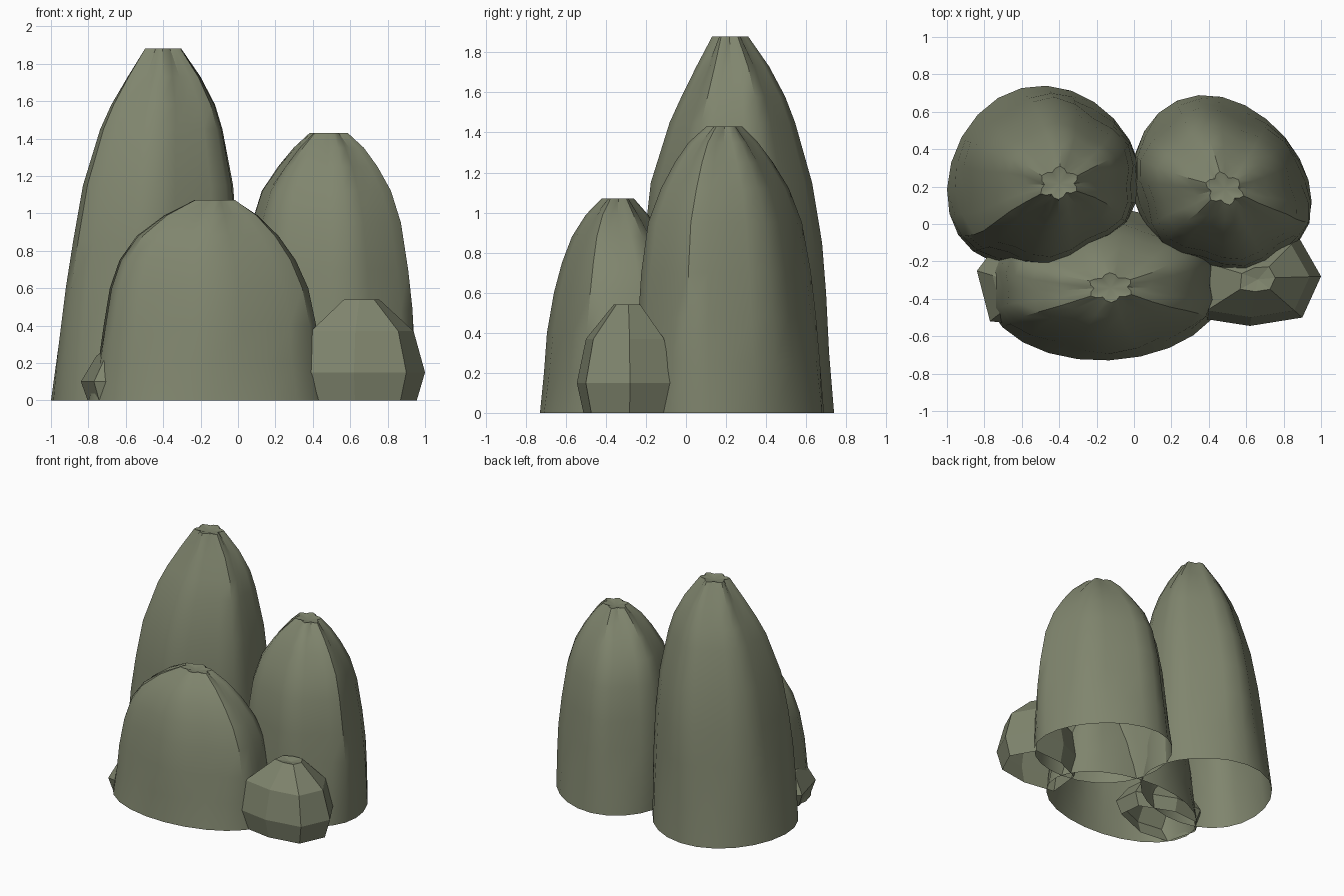
import bpy, bmesh, math

if "Cube" in bpy.data.objects:
    bpy.data.objects.remove(bpy.data.objects["Cube"])

stone = bpy.data.materials.new("mossy grey stone")
stone.diffuse_color = (0.215, 0.235, 0.155, 1)
stone.use_nodes = True
stone.node_tree.nodes["Principled BSDF"].inputs["Base Color"].default_value = stone.diffuse_color


def loft(name, rings, dip):
    """Skin stacked rings of points, close the top, leave the bottom open."""
    bm = bmesh.new()
    loops = [[bm.verts.new(p) for p in ring] for ring in rings]
    n = len(loops[0])
    for a, b in zip(loops, loops[1:]):
        for i in range(n):
            j = (i + 1) % n
            bm.faces.new((a[i], a[j], b[j], b[i]))
    top = loops[-1]
    c = bm.verts.new([sum(v.co[k] for v in top) / n - (dip if k == 2 else 0) for k in range(3)])
    for i in range(n):
        bm.faces.new((top[i], top[(i + 1) % n], c))
    me = bpy.data.meshes.new(name)
    bm.to_mesh(me)
    bm.free()
    me.materials.append(stone)
    ob = bpy.data.objects.new(name, me)
    bpy.context.collection.objects.link(ob)
    return ob


def column(name, rows, groove_angle, skew_back, skew_front, sides=24):
    """Domed rock pillar with six grooves; rows are (z, x min, x max, y min, y max)."""
    height = rows[-1][0]
    rings = []
    for z, x0, x1, y0, y1 in rows:
        t = z / height
        amp = 0.09 * min(1, t * 3) + 0.2 * t ** 10
        ring = []
        for i in range(sides):
            a = math.radians(groove_angle) + 2 * math.pi * i / sides
            r = 1 - amp * (1, 0.4, 0, 0.4)[i % 4]
            w = 0.5 + 0.5 * math.cos(a - math.pi / 4)
            skew = skew_back * w + skew_front * (1 - w)
            ring.append(((x0 + x1) / 2 + (x1 - x0) / 2 * r * math.cos(a),
                         (y0 + y1) / 2 + (y1 - y0) / 2 * r * math.sin(a + skew), z))
        rings.append(ring)
    ob = loft(name, rings, 0.02)
    bpy.ops.object.select_all(action='DESELECT')
    ob.select_set(True)
    bpy.context.view_layer.objects.active = ob
    bpy.ops.object.shade_smooth_by_angle(angle=math.radians(35))


def boulder(name, outline, centre, levels):
    """Flat-faced stone; levels are (z, scale of the outline)."""
    cx, cy = centre
    loft(name, [[(cx + (x - cx) * s, cy + (y - cy) * s, z) for x, y in outline]
                for z, s in levels], 0.015)


# Pillars
column("tall_pillar", [
    (0, -1.0, 0.03, -0.23, 0.74), (0.3, -0.98, 0.04, -0.23, 0.715),
    (0.6, -0.95, 0.035, -0.225, 0.70), (0.85, -0.91, 0.025, -0.215, 0.68),
    (1.15, -0.855, 0.0, -0.18, 0.63), (1.45, -0.76, -0.06, -0.085, 0.545),
    (1.58, -0.70, -0.10, -0.025, 0.495), (1.73, -0.61, -0.18, 0.05, 0.415),
    (1.88, -0.51, -0.29, 0.13, 0.31)], -2, -0.06, 0.22)
column("medium_pillar", [
    (0, -0.01, 0.95, -0.26, 0.69), (0.25, -0.01, 0.955, -0.255, 0.67),
    (0.48, 0.0, 0.95, -0.245, 0.65), (0.7, 0.02, 0.925, -0.23, 0.625),
    (0.95, 0.06, 0.885, -0.195, 0.58), (1.12, 0.115, 0.83, -0.13, 0.515),
    (1.25, 0.205, 0.755, -0.06, 0.435), (1.35, 0.29, 0.68, 0.01, 0.36),
    (1.43, 0.38, 0.59, 0.10, 0.28)], 15, -0.24, -0.03)
column("short_pillar", [
    (0, -0.80, 0.49, -0.73, 0.08), (0.2, -0.775, 0.465, -0.71, 0.06),
    (0.4, -0.755, 0.455, -0.695, 0.04), (0.6, -0.72, 0.41, -0.66, 0.01),
    (0.75, -0.665, 0.34, -0.62, -0.04), (0.88, -0.57, 0.245, -0.57, -0.11),
    (0.99, -0.42, 0.13, -0.50, -0.19), (1.07, -0.25, 0.0, -0.42, -0.26)], 2, 0.0, 0.04)

# Boulders at the foot; the left one is mostly buried
boulder("right_boulder",
        [(1.0, -0.28), (0.88, -0.07), (0.6, -0.09), (0.36, -0.2),
         (0.33, -0.5), (0.62, -0.545), (0.9, -0.5)], (0.66, -0.29),
        [(0, 0.87), (0.15, 1), (0.37, 0.82), (0.54, 0.28)])
boulder("left_boulder",
        [(-0.84, -0.25), (-0.77, -0.52), (-0.5, -0.55), (-0.18, -0.42),
         (-0.2, -0.22), (-0.5, -0.1), (-0.74, -0.12)], (-0.54, -0.34),
        [(0, 0.88), (0.1, 1), (0.24, 0.72), (0.32, 0.3)])
